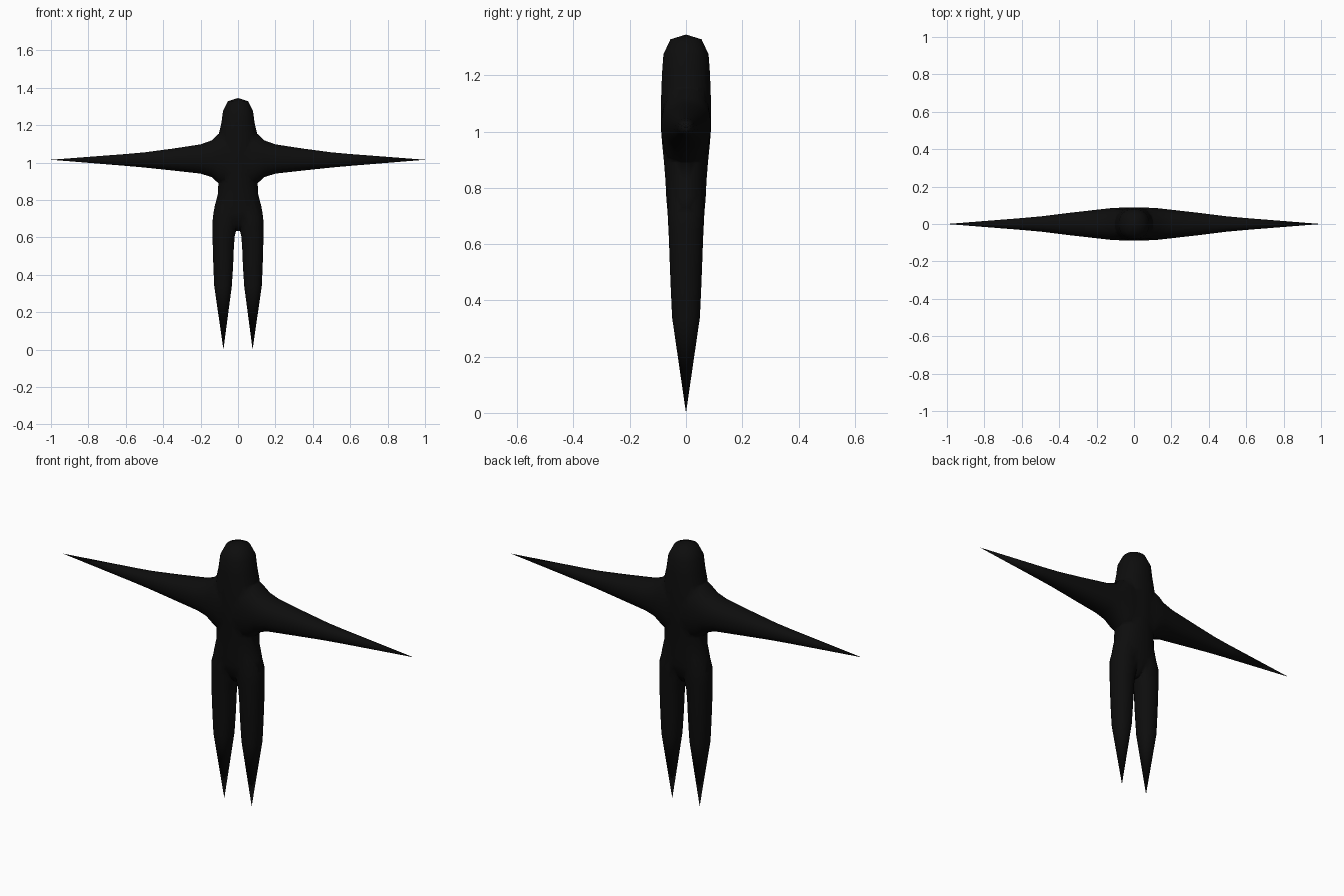
import bpy, bmesh, math
from mathutils import Vector

if "Cube" in bpy.data.objects:
    bpy.data.objects.remove(bpy.data.objects["Cube"])

black = bpy.data.materials.new("soft black")
black.diffuse_color = (0.004, 0.004, 0.004, 1)
black.use_nodes = True
black.node_tree.nodes["Principled BSDF"].inputs["Base Color"].default_value = black.diffuse_color
SIDES = 20


def loft(name, stations, place, power=2.2):
    """Skin rounded rings; station = (position, centre, half width, half depth)."""
    bm = bmesh.new()
    rings = []
    for pos, centre, w, d in stations:
        ring = []
        for i in range(SIDES):
            a = 2 * math.pi * (i + 0.5) / SIDES
            c, s = math.cos(a), math.sin(a)
            u = math.copysign(abs(c) ** (2 / power), c) * w + centre
            v = math.copysign(abs(s) ** (2 / power), s) * d
            ring.append(bm.verts.new(place(pos, u, v)))
        rings.append(ring)
    for lo, hi in zip(rings, rings[1:]):
        for i in range(SIDES):
            j = (i + 1) % SIDES
            bm.faces.new((lo[i], lo[j], hi[j], hi[i]))
    bm.faces.new(rings[0])
    bm.faces.new(rings[-1])
    bmesh.ops.remove_doubles(bm, verts=bm.verts, dist=0.0002)
    bmesh.ops.recalc_face_normals(bm, faces=bm.faces)
    me = bpy.data.meshes.new(name)
    bm.to_mesh(me)
    bm.free()
    ob = bpy.data.objects.new(name, me)
    me.materials.append(black)
    bpy.context.collection.objects.link(ob)
    return ob


def upright(p, u, v):
    return Vector((u, v, p))


def sideways(p, u, v):
    return Vector((p, v, u))


# Head and torso, from crotch to crown
body = loft("body", [
    (0.635, 0, 0.012, 0.03), (0.67, 0, 0.06, 0.05), (0.71, 0, 0.12, 0.065),
    (0.73, 0, 0.133, 0.068), (0.77, 0, 0.125, 0.071), (0.83, 0, 0.109, 0.074),
    (0.89, 0, 0.106, 0.079), (0.95, 0, 0.11, 0.085), (1.01, 0, 0.115, 0.090),
    (1.10, 0, 0.113, 0.090), (1.16, 0, 0.102, 0.088), (1.21, 0, 0.09, 0.086),
    (1.275, 0, 0.081, 0.081), (1.328, 0, 0.055, 0.056), (1.345, 0, 0, 0)], upright)

# Both arms as one spindle, flaring where they meet the torso
half = [(0.07, 1.020, 0.155, 0.088), (0.105, 1.021, 0.133, 0.0875),
        (0.14, 1.0205, 0.0995, 0.084), (0.20, 1.019, 0.079, 0.077),
        (0.35, 1.016, 0.059, 0.060), (0.50, 1.014, 0.041, 0.041),
        (0.60, 1.014, 0.032, 0.032), (1.0, 1.015, 0, 0)]
arms = loft("arms", [(-x, c, h, d) for x, c, h, d in reversed(half)] + half, sideways)

# Tapering legs ending in points
legs = []
for side, label in ((-1, "left"), (1, "right")):
    legs.append(loft(label + "_leg", [
        (0.0, side * 0.078, 0, 0), (0.34, side * 0.080, 0.0475, 0.050),
        (0.45, side * 0.079, 0.0535, 0.055), (0.55, side * 0.0785, 0.0570, 0.059),
        (0.61, side * 0.0765, 0.0600, 0.061), (0.65, side * 0.071, 0.0655, 0.063),
        (0.71, side * 0.068, 0.0675, 0.066), (0.78, side * 0.06, 0.055, 0.060)],
        upright))

# Fuse all parts into one skin
for part in [arms] + legs:
    mod = body.modifiers.new("union", 'BOOLEAN')
    mod.operation = 'UNION'
    mod.solver = 'EXACT'
    mod.object = part
    bpy.context.view_layer.objects.active = body
    bpy.ops.object.modifier_apply(modifier=mod.name)
    bpy.data.objects.remove(part)

bpy.ops.object.select_all(action='DESELECT')
body.select_set(True)
bpy.context.view_layer.objects.active = body
bpy.ops.object.shade_smooth_by_angle(angle=math.radians(70))
